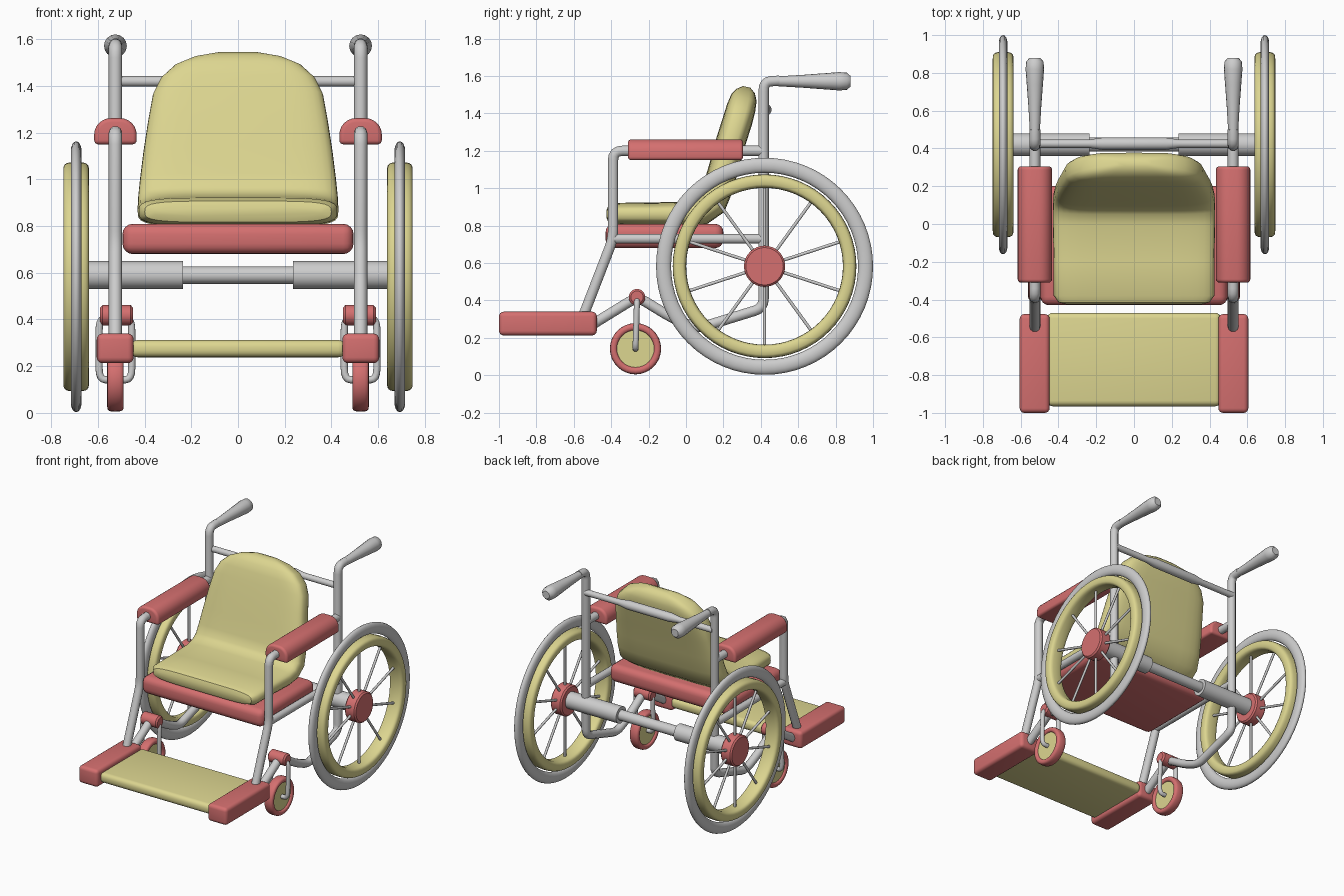
import bpy, bmesh, math
from mathutils import Vector

if "Cube" in bpy.data.objects:
    bpy.data.objects.remove(bpy.data.objects["Cube"], do_unlink=True)


def material(name, rgb):
    m = bpy.data.materials.new(name)
    m.use_nodes = True
    m.diffuse_color = (*rgb, 1)
    m.node_tree.nodes["Principled BSDF"].inputs["Base Color"].default_value = (*rgb, 1)
    return m


YELLOW = material("pale yellow", (0.72, 0.67, 0.28))
RED = material("soft red", (0.66, 0.16, 0.16))
GREY = material("light grey", (0.61, 0.61, 0.61))


def finish(ob, mat, mirror, angle=40):
    """Give an object its colour, smooth shading and its mirrored twin."""
    ob.data.materials.clear()
    ob.data.materials.append(mat)
    bpy.ops.object.select_all(action='DESELECT')
    ob.select_set(True)
    bpy.context.view_layer.objects.active = ob
    bpy.ops.object.shade_smooth_by_angle(angle=math.radians(angle))
    if mirror:
        ob.modifiers.new("Mirror", 'MIRROR').use_clip = False
    return ob


def from_bmesh(name, bm, mat, mirror):
    bmesh.ops.recalc_face_normals(bm, faces=bm.faces)
    mesh = bpy.data.meshes.new(name)
    bm.to_mesh(mesh)
    bm.free()
    ob = bpy.data.objects.new(name, mesh)
    bpy.context.collection.objects.link(ob)
    return finish(ob, mat, mirror)


def skin(name, rings, mat, mirror, closed=False):
    """Join rings of points into a surface, capped unless closed."""
    bm = bmesh.new()
    rows = [[bm.verts.new(p) for p in ring] for ring in rings]
    n = len(rows[0])
    pairs = list(zip(rows, rows[1:])) + ([(rows[-1], rows[0])] if closed else [])
    for a, b in pairs:
        for i in range(n):
            j = (i + 1) % n
            bm.faces.new((a[i], a[j], b[j], b[i]))
    if not closed:
        bm.faces.new(rows[0])
        bm.faces.new(rows[-1])
    return from_bmesh(name, bm, mat, mirror)


def lathe(name, axis, centre, profile, mat, mirror=True, closed=False, sides=32):
    """Turn (along, radius) points around the x or y axis."""
    rings = []
    for along, r in profile:
        ring = []
        for i in range(sides):
            t = math.tau * i / sides
            c, s = r * math.cos(t), r * math.sin(t)
            off = (along, c, s) if axis == 'X' else (c, along, s)
            ring.append(Vector(centre) + Vector(off))
        rings.append(ring)
    return skin(name, rings, mat, mirror, closed)


def tube(name, pts, radius, mat=GREY, mirror=True, fillet=0.05):
    """Round tube along a path with softened corners."""
    pts = [Vector(p) for p in pts]
    path = [pts[0]]
    for a, b, c in zip(pts, pts[1:], pts[2:]):
        p = b + (a - b).normalized() * min(fillet, (a - b).length * 0.45)
        q = b + (c - b).normalized() * min(fillet, (c - b).length * 0.45)
        for k in range(5):
            t = k / 4
            path.append(p * (1 - t) ** 2 + b * (2 * t * (1 - t)) + q * t * t)
    path.append(pts[-1])
    cu = bpy.data.curves.new(name, 'CURVE')
    cu.dimensions = '3D'
    cu.bevel_depth = radius
    cu.bevel_resolution = 3
    cu.use_fill_caps = True
    sp = cu.splines.new('POLY')
    sp.points.add(len(path) - 1)
    for sp_pt, p in zip(sp.points, path):
        sp_pt.co = (*p, 1)
    ob = bpy.data.objects.new(name, cu)
    bpy.context.collection.objects.link(ob)
    bpy.ops.object.select_all(action='DESELECT')
    ob.select_set(True)
    bpy.context.view_layer.objects.active = ob
    bpy.ops.object.convert(target='MESH')
    return finish(bpy.context.object, mat, mirror)


def box(name, lo, hi, bevel, mat, mirror=False, dome=0):
    """Rounded box between two corners, with an optional domed top."""
    bm = bmesh.new()
    bmesh.ops.create_cube(bm, size=1)
    for v in bm.verts:
        v.co = [(a + b) / 2 + c * (b - a) for a, b, c in zip(lo, hi, v.co)]
    edges = list(bm.edges)
    if dome:
        top = [e for e in edges if all(v.co.z > hi[2] - 0.001 for v in e.verts)
               and abs(e.verts[0].co.x - e.verts[1].co.x) < 0.001]
        bmesh.ops.bevel(bm, geom=top, offset=dome, segments=6, profile=0.5, affect='EDGES')
        edges = [e for e in bm.edges if e.calc_face_angle(0) > 0.8]
    bmesh.ops.bevel(bm, geom=edges, offset=bevel, segments=4, profile=0.5, affect='EDGES')
    return from_bmesh(name, bm, mat, mirror)


def ellipse(ha, hr, r, n=16, power=1.0):
    """Closed (along, radius) section for a hoop."""
    out = []
    for i in range(n):
        c, s = math.cos(math.tau * i / n), math.sin(math.tau * i / n)
        out.append((math.copysign(abs(c) ** power, c) * ha,
                    r + math.copysign(abs(s) ** power, s) * hr))
    return out


# Big wheels
WX, WY, WZ = 0.693, 0.42, 0.583
WHEEL = (WX, WY, WZ)
lathe("wheel_tyre", 'X', WHEEL, ellipse(0.023, 0.04, 0.54), GREY, closed=True, sides=64)
lathe("wheel_rim", 'X', WHEEL, ellipse(0.055, 0.036, 0.455, 20, 0.6), YELLOW, closed=True, sides=64)
lathe("wheel_hub", 'X', WHEEL, [(-0.045, 0.1), (-0.035, 0.11), (0.035, 0.11), (0.045, 0.1)], RED)
for i in range(10):
    t = math.pi / 2 + math.tau * i / 10
    d = Vector((0, math.cos(t), math.sin(t)))
    tube("wheel_spoke", [Vector(WHEEL) + d * 0.08, Vector(WHEEL) + d * 0.43], 0.009)

# Axle with thick outer sleeves
lathe("axle_bar", 'X', (0, WY, WZ + 0.007), [(-0.3, 0.037), (0.3, 0.037)], GREY, mirror=False)
lathe("axle_sleeve", 'X', (0, WY, WZ + 0.007), [(0.235, 0.06), (0.66, 0.06)], GREY)

# Side frames
FX = 0.525


def side(*yz):
    return [(FX, y, z) for y, z in yz]


tube("rear_post_and_lower_rail", side((0.5, 1.575), (0.415, 1.57), (0.415, 0.36), (0.06, 0.25),
                                      (-0.08, 0.31), (-0.26, 0.42), (-0.52, 0.26)), 0.029)
tube("arm_rail_and_front_post", side((0.415, 1.2), (-0.39, 1.2), (-0.39, 0.73), (-0.56, 0.29)), 0.029)
tube("seat_rail", side((0.415, 0.73), (-0.39, 0.73)), 0.027)
lathe("push_handle", 'Y', (FX, 0, 1.572),
      [(0.44, 0.022), (0.5, 0.027), (0.62, 0.034), (0.74, 0.043), (0.82, 0.049),
       (0.86, 0.046), (0.88, 0.028)], GREY, sides=16)

# Cross bar behind the backrest
lathe("back_cross_bar", 'X', (0, 0.425, 1.42),
      [(-0.52, 0.022), (-0.24, 0.022), (-0.17, 0.032), (0.17, 0.032), (0.24, 0.022), (0.52, 0.022)],
      GREY, mirror=False)

# Armrests
box("armrest", (0.434, -0.31, 1.15), (0.616, 0.305, 1.262), 0.018, RED, True, dome=0.07)

# Seat base and one-piece cushion with backrest
box("seat_base", (-0.495, -0.43, 0.68), (0.495, 0.2, 0.81), 0.045, RED)
box_stations = [  # y, z, half width, half thickness
    (-0.425, 0.862, 0.36, 0.02), (-0.415, 0.862, 0.40, 0.045), (-0.38, 0.862, 0.425, 0.06),
    (-0.2, 0.862, 0.425, 0.062), (0.0, 0.862, 0.43, 0.066), (0.08, 0.875, 0.43, 0.075),
    (0.14, 0.92, 0.428, 0.08), (0.17, 1.0, 0.42, 0.08), (0.205, 1.12, 0.405, 0.08),
    (0.24, 1.25, 0.385, 0.08), (0.275, 1.36, 0.365, 0.08), (0.295, 1.43, 0.33, 0.078),
    (0.31, 1.485, 0.27, 0.07), (0.32, 1.52, 0.19, 0.05), (0.325, 1.542, 0.09, 0.02)]
rings = []
for i, (y, z, w, h) in enumerate(box_stations):
    a = box_stations[max(i - 1, 0)]
    b = box_stations[min(i + 1, len(box_stations) - 1)]
    nrm = Vector((0, -(b[2 - 1] - a[1]), b[0] - a[0])).normalized()
    ring = []
    for k in range(32):
        c, s = math.cos(math.tau * k / 32), math.sin(math.tau * k / 32)
        across = math.copysign(abs(c) ** 0.4, c) * w
        ring.append(Vector((across, y, z)) + nrm * math.copysign(abs(s) ** 0.6, s) * h)
    rings.append(ring)
skin("seat_cushion", rings, YELLOW, False)

# Footrest
box("foot_plate", (-0.46, -0.965, 0.238), (0.46, -0.47, 0.312), 0.03, YELLOW)
box("foot_plate_side", (0.447, -1.0, 0.213), (0.605, -0.477, 0.34), 0.025, RED, True)

# Front casters
CASTER = (FX, -0.27, 0.142)
lathe("caster_tyre", 'X', CASTER, ellipse(0.035, 0.02, 0.117, 16, 0.7), RED, closed=True)
lathe("caster_disc", 'X', CASTER, [(-0.022, 0.106), (0.022, 0.106)], YELLOW)
lathe("caster_pivot", 'X', (FX - 0.005, -0.262, 0.418),
      [(-0.07, 0.033), (-0.06, 0.044), (0.06, 0.044), (0.07, 0.033)], RED)
for s in (-1, 1):
    tube("caster_fork", [(FX + s * 0.03, -0.262, 0.4), (FX + s * 0.07, -0.262, 0.4),
                         (FX + s * 0.07, -0.27, 0.142), (FX + s * 0.01, -0.27, 0.142)], 0.016)
